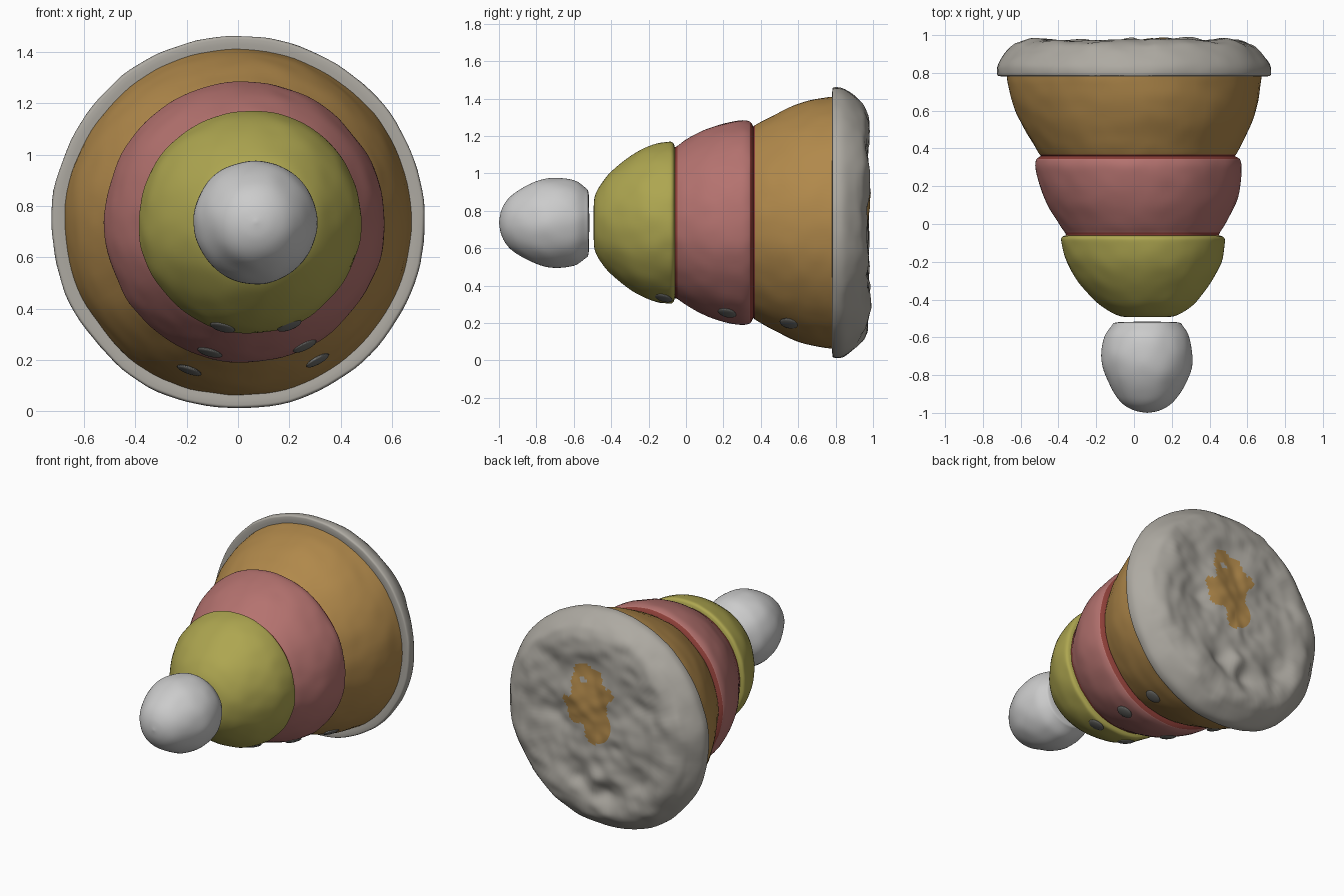
import bpy, bmesh, math
from mathutils import Vector, noise

if "Cube" in bpy.data.objects:
    bpy.data.objects.remove(bpy.data.objects["Cube"])

SEGS = 112
CZ = 0.737


def material(name, rgb):
    m = bpy.data.materials.new(name)
    m.diffuse_color = (*rgb, 1)
    m.use_nodes = True
    m.node_tree.nodes["Principled BSDF"].inputs["Base Color"].default_value = m.diffuse_color
    return m


ORANGE = material("orange", (0.44, 0.25, 0.07))
RED = material("red", (0.46, 0.17, 0.16))
YELLOW = material("yellow", (0.42, 0.38, 0.08))
SEAM = material("seam_red", (0.27, 0.05, 0.04))
GREY = material("plain_grey", (0.42, 0.40, 0.36))
SPOT = material("spot_grey", (0.17, 0.17, 0.16))


def centre_x(y):
    # the stack leans slightly sideways towards its tip
    return 0.07 * min(1, max(0, (0.75 - y) / 1.25))


def spline(pts, n=5):
    # smooth curve through the profile points
    out = []
    P = [Vector(p) for p in pts]
    for i in range(len(P) - 1):
        a, b, c, d = P[max(i - 1, 0)], P[i], P[i + 1], P[min(i + 2, len(P) - 1)]
        for k in range(n):
            t = k / n
            out.append(0.5 * (2 * b + (c - a) * t + (2 * a - 5 * b + 4 * c - d) * t * t
                              + (3 * b - a - 3 * c + d) * t ** 3))
    return out + [P[-1]]


def lathe(name, pts, mats=(), steps=5, amp=0.007, shift=None, pick=None):
    # revolve (y, radius) points about the y axis with hand-modelled unevenness
    bm = bmesh.new()
    rows = []
    for y, r in spline(pts, steps):
        row = []
        r = max(r, 0)
        for s in range(1 if r < 1e-4 else SEGS):
            a = 2 * math.pi * s / SEGS
            d = Vector((math.cos(a), 0, math.sin(a)))
            p = Vector((centre_x(y), y, CZ)) + d * r
            if r > 0:
                w = noise.noise(p * 4) + 0.5 * noise.noise(p * 11)
                p += d * w * amp * min(1, r * 5)
            if shift:
                p.y += shift(p, r)
            row.append(bm.verts.new(p))
        rows.append(row)
    for lo, hi in zip(rows, rows[1:]):
        for s in range(SEGS):
            t = (s + 1) % SEGS
            if len(lo) == 1:
                bm.faces.new((lo[0], hi[s], hi[t]))
            elif len(hi) == 1:
                bm.faces.new((lo[s], hi[0], lo[t]))
            else:
                bm.faces.new((lo[s], hi[s], hi[t], lo[t]))
    bmesh.ops.recalc_face_normals(bm, faces=bm.faces)
    # make sure the open bands face outwards
    if sum(f.normal.dot(f.calc_center_median() - Vector((0.03, f.calc_center_median().y + 0.0, CZ)))
           for f in bm.faces) < 0:
        bmesh.ops.reverse_faces(bm, faces=bm.faces)
    if pick:
        for f in bm.faces:
            f.material_index = pick(f.calc_center_median())
    me = bpy.data.meshes.new(name)
    bm.to_mesh(me)
    bm.free()
    for m in mats:
        me.materials.append(m)
    ob = bpy.data.objects.new(name, me)
    bpy.context.collection.objects.link(ob)
    bpy.context.view_layer.objects.active = ob
    ob.select_set(True)
    bpy.ops.object.shade_smooth_by_angle(angle=math.radians(40))
    ob.select_set(False)
    return ob


# tip ball, separated from the dome by a thin gap
lathe("tip_ball", [(-1.0, 0), (-0.988, 0.065), (-0.955, 0.125), (-0.9, 0.172), (-0.8, 0.223),
                   (-0.7, 0.241), (-0.6, 0.227), (-0.54, 0.19), (-0.522, 0.168),
                   (-0.518, 0.1), (-0.517, 0)])

# yellow dome
lathe("yellow_dome", [(-0.493, 0), (-0.493, 0.1), (-0.484, 0.155), (-0.45, 0.215), (-0.4, 0.275),
                      (-0.3, 0.356), (-0.2, 0.41), (-0.1, 0.432), (-0.07, 0.428), (-0.06, 0.405)],
      [YELLOW])

# red band with darker seams at both edges
lathe("red_band", [(-0.06, 0.405), (-0.045, 0.41), (0.0, 0.44), (0.1, 0.495), (0.2, 0.53),
                   (0.29, 0.545), (0.335, 0.54), (0.35, 0.528), (0.36, 0.51)],
      [RED, SEAM], pick=lambda c: int(c.y < -0.045 or c.y > 0.342))

# orange band
lathe("orange_band", [(0.36, 0.51), (0.375, 0.522), (0.45, 0.565), (0.55, 0.616),
                      (0.65, 0.65), (0.74, 0.668), (0.79, 0.675)],
      [ORANGE, SEAM], pick=lambda c: int(c.y < 0.37))


# lumpy base: broad bumps, fine ripples and a few pressed dents
DENTS = [(-0.1, 0.28, 0.08, 0.04), (0.12, 0.36, 0.07, 0.03), (0.3, 0.75, 0.1, 0.025),
         (-0.33, 0.42, 0.08, 0.03), (0.0, 0.37, 0.06, -0.025), (-0.35, 0.95, 0.1, 0.02)]


def lumps(p, r):
    fade = min(1, max(0, (p.y - 0.83) / 0.1))
    w = 0.022 * noise.noise(p * 5) + 0.01 * noise.noise(p * 13)
    for x, z, size, depth in DENTS:
        w -= depth * math.exp(-((p.x - x) ** 2 + (p.z - z) ** 2) / size ** 2)
    return min(w * fade, 0.998 - p.y)


def base_patch(c):
    d = math.hypot((c.x - 0.04) / 0.2, (c.z - 0.87) / 0.25)
    return int(c.y > 0.9 and d + 0.7 * noise.noise(c * 9) < 0.85)


lathe("base_rim", [(0.785, 0.665), (0.782, 0.705), (0.79, 0.724), (0.83, 0.724), (0.87, 0.705),
                   (0.92, 0.665), (0.955, 0.62), (0.975, 0.55), (0.972, 0.46), (0.966, 0.35),
                   (0.968, 0.22), (0.968, 0.1), (0.968, 0)],
      [GREY, ORANGE], steps=7, shift=lumps, pick=base_patch)

# small grey spots in two rows along the underside
for i, (x, y, r) in enumerate([(-0.06, -0.15, 0.424), (-0.11, 0.19, 0.527), (-0.19, 0.54, 0.611),
                               (0.2, -0.12, 0.43), (0.26, 0.22, 0.535), (0.31, 0.55, 0.616)]):
    dx = x - centre_x(y)
    n = Vector((dx, -0.12, -math.sqrt(r * r - dx * dx)))
    bpy.ops.mesh.primitive_uv_sphere_add(
        segments=20, ring_count=10, radius=1,
        location=(x, y, CZ + n.z), rotation=n.to_track_quat('Z', 'Y').to_euler())
    ob = bpy.context.object
    ob.name = f"grey_spot_{i + 1}"
    ob.scale = (0.05, 0.05, 0.012)
    ob.data.materials.append(SPOT)
    bpy.ops.object.shade_smooth()
    ob.select_set(False)
